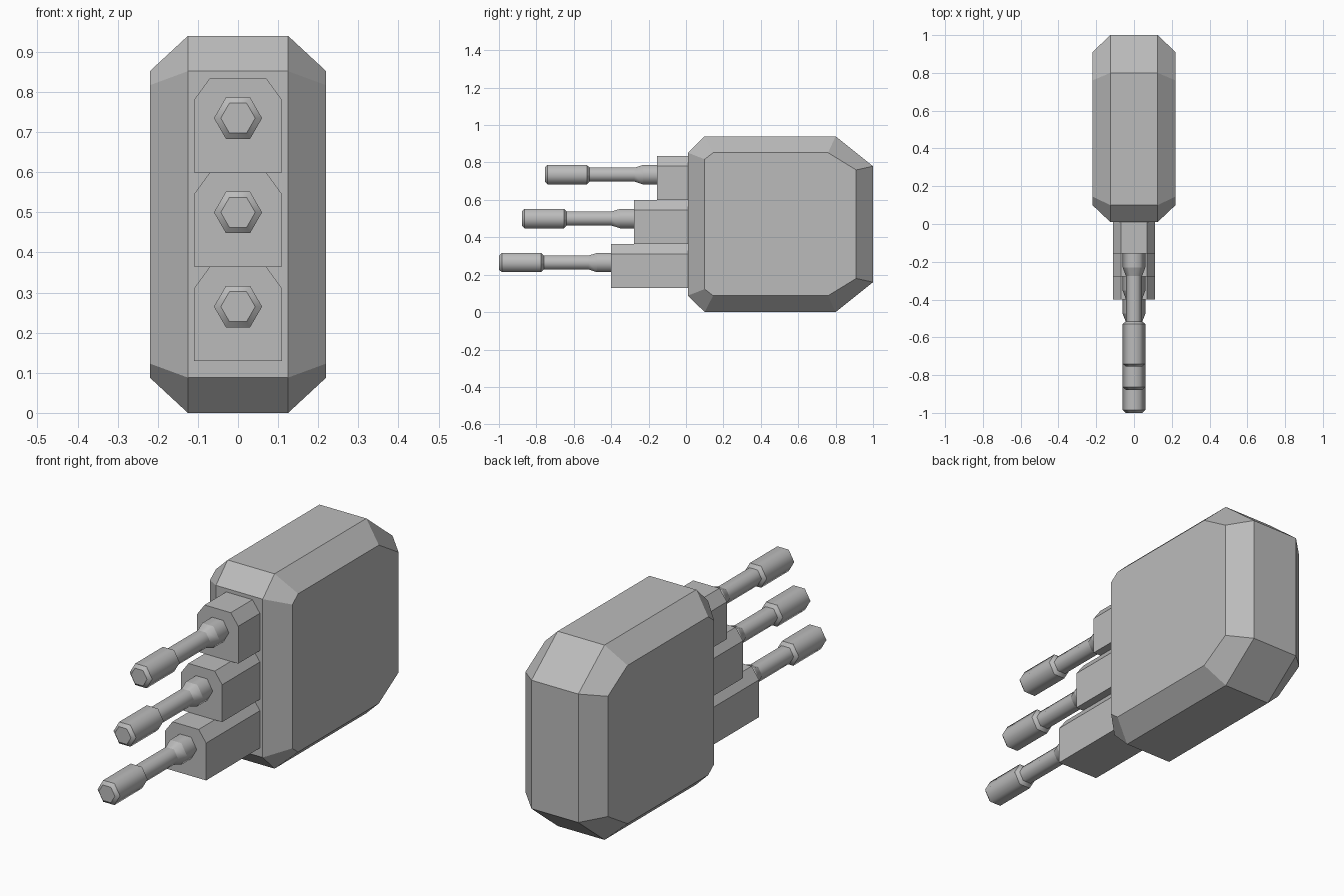
import bpy
import bmesh
import math

cube = bpy.data.objects.get("Cube")
if cube:
    bpy.data.objects.remove(cube, do_unlink=True)

GREY = (0.5, 0.5, 0.5, 1)
grey = bpy.data.materials.new("plain grey")
grey.use_nodes = True
grey.diffuse_color = GREY
grey.node_tree.nodes["Principled BSDF"].inputs["Base Color"].default_value = GREY


def loft(name, rings, smooth_sides=False):
    """Join equal-sized rings of points into a closed solid."""
    bm = bmesh.new()
    loops = [[bm.verts.new(p) for p in ring] for ring in rings]
    n = len(loops[0])
    for a, b in zip(loops, loops[1:]):
        for i in range(n):
            j = (i + 1) % n
            bm.faces.new((a[i], a[j], b[j], b[i])).smooth = smooth_sides
    bm.faces.new(loops[0])
    bm.faces.new(loops[-1])
    bmesh.ops.recalc_face_normals(bm, faces=bm.faces)
    # Edges around a ring stay crisp, edges along the length may be smooth
    for loop in loops:
        for i in range(n):
            bm.edges.get((loop[i], loop[(i + 1) % n])).smooth = False
    mesh = bpy.data.meshes.new(name)
    bm.to_mesh(mesh)
    bm.free()
    mesh.materials.append(grey)
    obj = bpy.data.objects.new(name, mesh)
    bpy.context.collection.objects.link(obj)
    return obj


# Housing: octagonal slab with bevelled left and right sides (half outlines, y and distance from mid height)
MID = 0.47
outer = [(0.01, 0.382), (0.10, MID), (0.80, MID), (1.0, 0.31)]
inner = [(0.10, 0.347), (0.145, 0.382), (0.76, 0.382), (0.91, 0.29)]


def slab_ring(x, half):
    upper = [(x, y, MID + h) for y, h in half]
    lower = [(x, y, MID - h) for y, h in reversed(half)]
    return upper + lower


loft("housing", [slab_ring(-0.22, inner), slab_ring(-0.125, outer),
                 slab_ring(0.125, outer), slab_ring(0.22, inner)])

# Blocks and pins: three steps, the lowest reaching furthest forward
block_outline = [(-0.11, 0), (0.11, 0), (0.11, 0.18), (0.07, 0.235), (-0.07, 0.235), (-0.11, 0.18)]
# Distance in front of the block, and radius
pin_profile = [(0, 0.06), (0.075, 0.06), (0.12, 0.043), (0.36, 0.043),
               (0.375, 0.06), (0.585, 0.06), (0.60, 0.043)]

for level, (label, front) in enumerate([("lower", -0.40), ("middle", -0.278), ("upper", -0.155)]):
    base = 0.13 + 0.235 * level
    loft(label + "_block", [[(x, y, base + z) for x, z in block_outline] for y in (front, 0.01)])
    centre = base + 0.135
    loft(label + "_pin", [[(r * math.cos(math.tau * k / 6), front - d, centre + r * math.sin(math.tau * k / 6))
                           for k in range(6)] for d, r in pin_profile], smooth_sides=True)
